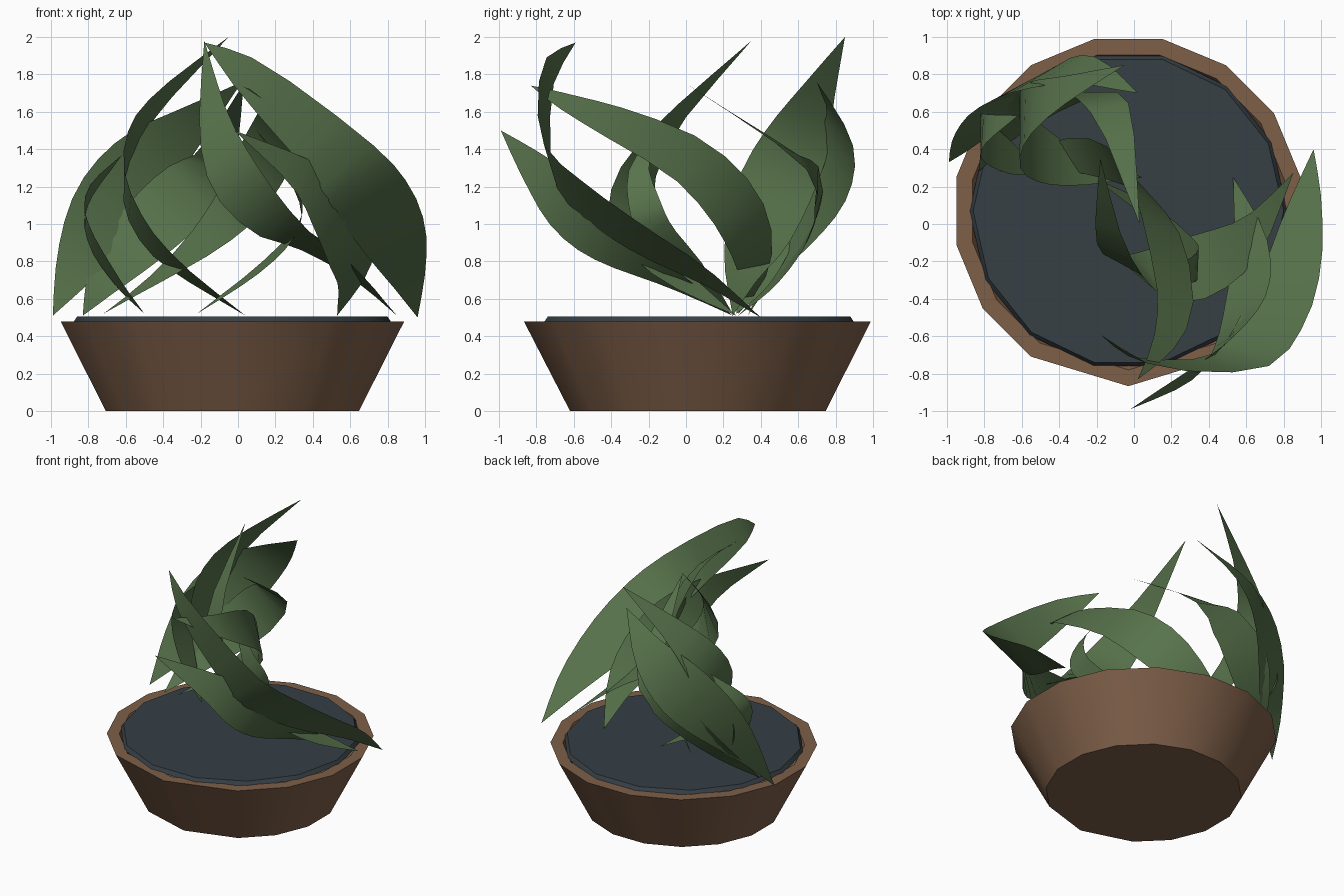
import bpy, bmesh, math
from mathutils import Vector

if "Cube" in bpy.data.objects:
    bpy.data.objects.remove(bpy.data.objects["Cube"])


def material(name, rgb):
    m = bpy.data.materials.new(name)
    m.diffuse_color = (*rgb, 1)
    m.use_nodes = True
    m.node_tree.nodes["Principled BSDF"].inputs["Base Color"].default_value = m.diffuse_color
    return m


CLAY = material("clay", (0.21, 0.115, 0.066))
SOIL = material("soil", (0.037, 0.05, 0.06))
LEAF = material("leaf_green", (0.095, 0.168, 0.07))
CX, CY = -0.03, 0.07


def make_object(name, bm, mat):
    mesh = bpy.data.meshes.new(name)
    bm.to_mesh(mesh)
    bm.free()
    obj = bpy.data.objects.new(name, mesh)
    bpy.context.collection.objects.link(obj)
    mesh.materials.append(mat)
    bpy.ops.object.select_all(action='DESELECT')
    bpy.context.view_layer.objects.active = obj
    obj.select_set(True)
    bpy.ops.object.shade_smooth_by_angle(angle=math.radians(35))
    return obj


def lathe(name, angles, profile, mat, cap_start, cap_end):
    """Stack polygon rings (radius, z) and skin them."""
    bm = bmesh.new()
    rings = [[bm.verts.new((CX + r * math.cos(math.radians(a)),
                            CY + r * math.sin(math.radians(a)), z)) for a in angles]
             for r, z in profile]
    n = len(angles)
    for lo, hi in zip(rings, rings[1:]):
        for i in range(n):
            j = (i + 1) % n
            bm.faces.new((lo[i], lo[j], hi[j], hi[i]))
    if cap_start:
        bm.faces.new(rings[0][::-1])
    if cap_end:
        bm.faces.new(rings[-1])
    bmesh.ops.recalc_face_normals(bm, faces=bm.faces[:])
    return make_object(name, bm, mat)


# Tapered bowl: irregular low-poly ring with a flat lip
rim = [11.25 + 22.5 * i for i in range(11)] + [270, 303.75, 326.25, 348.75]
lathe("pot", rim, [(0.69, 0), (0.937, 0.48), (0.85, 0.48), (0.80, 0.38)], CLAY, True, True)

# Soil disc, slightly proud of the lip
lathe("soil", [i * 360 / 14 for i in range(14)], [(0.85, 0.475), (0.83, 0.505)], SOIL, True, True)


def spline(pts, t):
    """Catmull-Rom through the points, t in 0..1."""
    s = t * (len(pts) - 1)
    i = min(int(s), len(pts) - 2)
    u = s - i
    p1, p2 = pts[i], pts[i + 1]
    p0 = pts[i - 1] if i else 2 * p1 - p2
    p3 = pts[i + 2] if i + 2 < len(pts) else 2 * p2 - p1
    return 0.5 * (2 * p1 + (p2 - p0) * u + (2 * p0 - 5 * p1 + 4 * p2 - p3) * u ** 2
                  + (3 * p1 - p0 - 3 * p2 + p3) * u ** 3)


def blade(name, path, w0, w1, width, n=14):
    """Thin pointed leaf; its width turns from direction w0 to w1 along the path."""
    pts = [Vector(p) for p in path]
    w0, w1 = Vector(w0), Vector(w1)
    bm = bmesh.new()
    rows = []
    for k in range(n + 1):
        t = k / n
        c = spline(pts, t)
        tan = (spline(pts, min(t + .02, 1)) - spline(pts, max(t - .02, 0))).normalized()
        w = w0.lerp(w1, t)
        w = (w - tan * w.dot(tan)).normalized() * width / 2 * math.sin(math.pi * t)
        rows.append([bm.verts.new(c)] if k in (0, n) else [bm.verts.new(c - w), bm.verts.new(c + w)])
    for a, b in zip(rows, rows[1:]):
        bm.faces.new(a + b[::-1])
    bmesh.ops.recalc_face_normals(bm, faces=bm.faces[:])
    if sum(f.normal.z * f.calc_area() for f in bm.faces) < 0:
        bmesh.ops.reverse_faces(bm, faces=bm.faces[:])
    make_object(name, bm, LEAF)


# Right-hand leaves
blade("leaf_right_outer", [(.96, .40, .50), (.91, .1, .72), (.84, -.25, .92), (.72, -.55, 1.13),
      (.54, -.74, 1.35), (.07, -.74, 1.78), (-.18, -.59, 1.97)], (.9, .1, .4), (.6, -.3, .6), .41)
blade("leaf_right_back_tip", [(.85, .27, .51), (.65, -.03, .7), (.45, -.18, .85), (.2, -.27, 1.0),
      (-.02, -.25, 1.25), (-.13, -.07, 1.55), (-.18, .35, 1.98)], (.5, -.75, -.3), (.9, -.4, .3), .36)
blade("leaf_right_front", [(.53, .25, .51), (.62, -.1, .72), (.6, -.4, .9), (.5, -.62, 1.08),
      (.33, -.79, 1.27), (-.02, -.99, 1.5)], (.8, .5, .2), (.4, .6, .5), .35)
# Left-hand leaves
blade("leaf_left_front_tip", [(-.72, .28, .52), (-.45, .36, .7), (-.2, .35, .9), (0, .24, 1.12),
      (.14, 0, 1.35), (.22, -.38, 1.54), (.16, -.63, 1.65), (.02, -.83, 1.74)],
      (.2, -.8, -.1), (.8, -.2, -.6), .34)
blade("leaf_left_inner", [(-.83, .28, .51), (-.7, .5, .72), (-.5, .66, .95), (-.3, .70, 1.15),
      (-.12, .6, 1.35), (.03, 0, 1.75)], (.8, -.2, -.5), (1, 0, 0), .36)
blade("leaf_tall_back", [(.04, .25, .51), (-.3, .3, .75), (-.5, .38, .95), (-.61, .48, 1.2),
      (-.57, .6, 1.45), (-.4, .7, 1.68), (-.05, .85, 2.0)], (0, .9, -.3), (0, .8, -.6), .40)
blade("leaf_left_outer", [(-.99, .33, .51), (-.85, .49, .8), (-.7, .66, 1.07), (-.5, .79, 1.31),
      (-.27, .82, 1.52), (.02, .7, 1.76)], (.6, -.2, -.6), (.3, .6, -.6), .44)
# Small narrow leaves
blade("leaf_small_right", [(-.22, .25, .52), (.1, .05, .75), (.3, -.15, .95), (.34, -.22, 1.1),
      (.25, -.25, 1.3), (.1, -.15, 1.5)], (-.3, .8, .2), (.3, .9, 0), .18)
blade("leaf_small_left", [(-.5, .27, .52), (-.65, .35, .7), (-.8, .45, .95), (-.8, .5, 1.15),
      (-.62, .58, 1.37)], (0, .9, -.3), (0, .8, -.5), .26)
